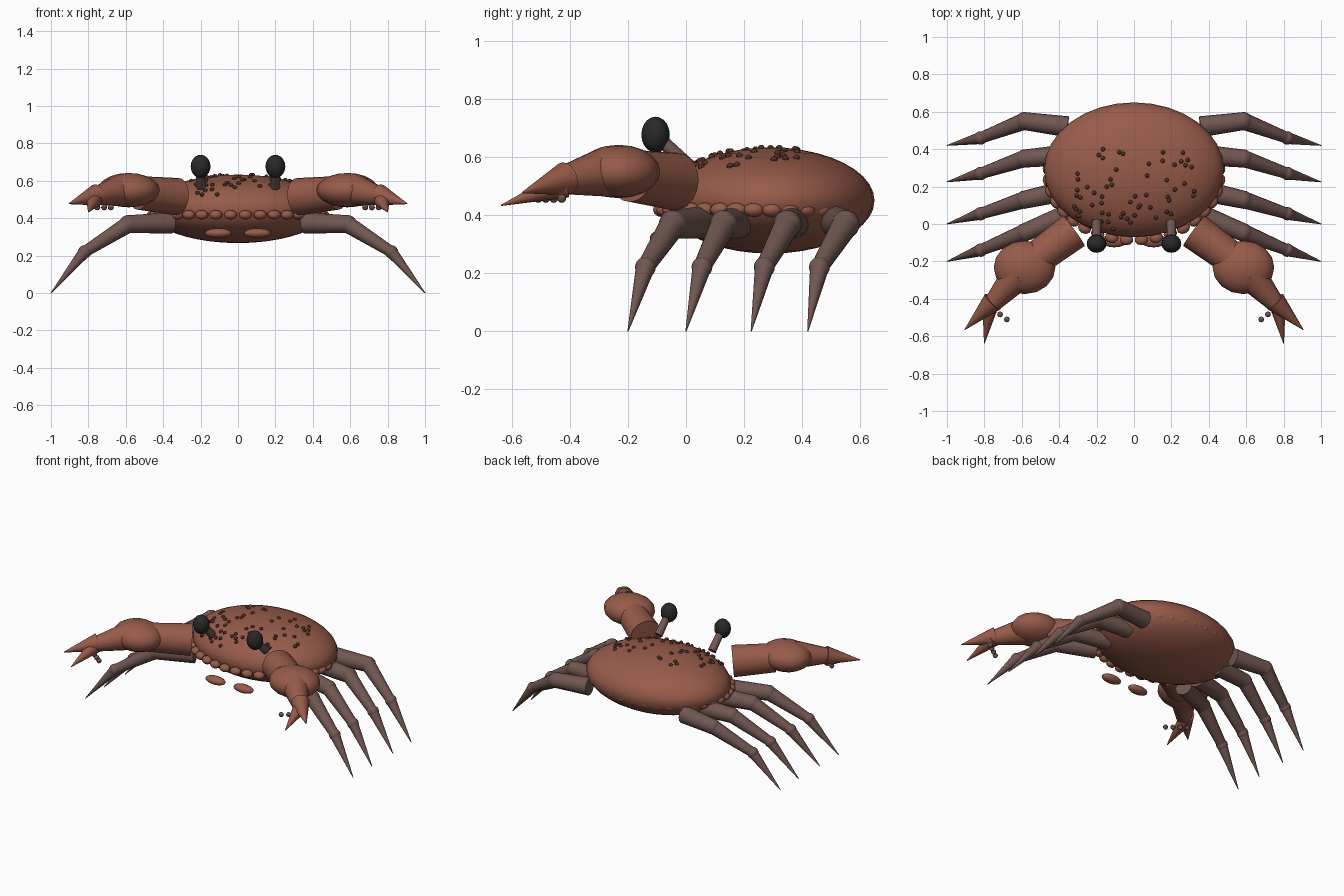
import bpy, math, random
from mathutils import Vector

cube = bpy.data.objects.get("Cube")
if cube:
    bpy.data.objects.remove(cube, do_unlink=True)


def material(name, rgb):
    m = bpy.data.materials.new(name)
    m.use_nodes = True
    m.diffuse_color = (*rgb, 1)
    m.node_tree.nodes["Principled BSDF"].inputs["Base Color"].default_value = (*rgb, 1)
    return m


RUST = material("rust shell", (0.31, 0.105, 0.068))
GREY = material("grey brown limb", (0.165, 0.095, 0.082))
DARK = material("dark brown spot", (0.085, 0.028, 0.02))
BLACK = material("eye black", (0.022, 0.022, 0.022))


def finish(name, mat):
    ob = bpy.context.object
    ob.name = name
    ob.data.materials.append(mat)
    bpy.ops.object.transform_apply(location=False, rotation=False, scale=True)
    bpy.ops.object.shade_smooth_by_angle(angle=math.radians(40))
    return ob


def ball(name, centre, radii, mat, segments=16, rings=10, turn=0):
    bpy.ops.mesh.primitive_uv_sphere_add(segments=segments, ring_count=rings, radius=1,
                                         location=centre, rotation=(0, 0, turn))
    bpy.context.object.scale = radii
    return finish(name, mat)


def limb(name, start, end, r1, r2, mat, sides=16):
    a, b = Vector(start), Vector(end)
    bpy.ops.mesh.primitive_cone_add(vertices=sides, radius1=r1, radius2=r2,
                                    depth=(b - a).length, location=(a + b) / 2)
    bpy.context.object.rotation_euler = (b - a).to_track_quat('Z', 'Y').to_euler()
    return finish(name, mat)


def join(name, parts):
    bpy.ops.object.select_all(action='DESELECT')
    for p in parts:
        p.select_set(True)
    bpy.context.view_layer.objects.active = parts[0]
    bpy.ops.object.join()
    bpy.context.object.name = name


# Shell
centre = Vector((0, 0.29, 0.45))
rx, ry, rz = 0.48, 0.36, 0.183
ball("shell", centre, (rx, ry, rz), RUST, 32, 20)

# Beaded rim, slightly forward of the shell
beads = []
count = 36
for i in range(count):
    a = math.tau * (i + 0.5) / count
    pos = (0.46 * math.cos(a), 0.265 + 0.35 * math.sin(a), 0.418)
    turn = math.atan2(0.35 * math.cos(a), -0.46 * math.sin(a))
    beads.append(ball("bead", pos, (0.037, 0.03, 0.025), RUST, 10, 6, turn))
join("rim_beads", beads)

# Warts scattered over the front of the shell
random.seed(4)
warts = []
while len(warts) < 62:
    x, y = random.uniform(-0.33, 0.33), random.uniform(-0.03, 0.4)
    h = 1 - (x / rx) ** 2 - ((y - centre.y) / ry) ** 2
    if h > 0.12:
        z = centre.z + rz * math.sqrt(h)
        warts.append(ball("wart", (x, y, z), (0.012,) * 3, DARK, 8, 6))
join("shell_warts", warts)

# Legs: root y, knee y, ankle y, tip y
LEGS = [(0.05, -0.045, -0.14, -0.2), (0.18, 0.13, 0.055, 0),
        (0.37, 0.35, 0.27, 0.225), (0.52, 0.55, 0.46, 0.42)]

for s, side in ((1, "left"), (-1, "right")):
    for n, (root, knee, ankle, tip) in enumerate(LEGS, 1):
        p = [(s * 0.355, root, 0.375), (s * 0.585, knee, 0.368),
             (s * 0.82, ankle, 0.22), (s, tip, 0)]
        join(f"{side}_leg_{n}", [
            limb("thigh", p[0], p[1], 0.056, 0.048, GREY),
            ball("knee", p[1], (0.049,) * 3, GREY),
            limb("shin", p[1], p[2], 0.046, 0.03, GREY),
            ball("ankle", p[2], (0.036,) * 3, GREY),
            limb("foot", p[2], p[3], 0.033, 0.002, GREY)])

    # Claw arm
    limb(f"{side}_arm", (s * 0.323, -0.037, 0.515), (s * 0.53, -0.19, 0.535), 0.1, 0.09, RUST, 20)
    ball(f"{side}_claw_palm", (s * 0.585, -0.232, 0.55), (0.165, 0.143, 0.092), RUST)
    limb(f"{side}_claw_wrist", (s * 0.62, -0.27, 0.55), (s * 0.765, -0.435, 0.518), 0.088, 0.046, RUST)
    limb(f"{side}_upper_finger", (s * 0.755, -0.415, 0.525), (s * 0.905, -0.565, 0.477), 0.058, 0.002, RUST)
    limb(f"{side}_lower_finger", (s * 0.765, -0.42, 0.505), (s * 0.8, -0.638, 0.433), 0.047, 0.002, RUST)
    join(f"{side}_claw_teeth", [
        ball("tooth", (s * (0.68 + 0.036 * i), -0.51 + 0.027 * i, 0.458), (0.016,) * 3, GREY, 8, 6)
        for i in range(4)])

    # Eye, stalk and mouth plate
    limb(f"{side}_eye_stalk", (s * 0.2, 0.008, 0.568), (s * 0.2, -0.1, 0.672), 0.026, 0.022, GREY)
    ball(f"{side}_eye", (s * 0.2, -0.105, 0.677), (0.053, 0.049, 0.062), BLACK)
    ball(f"{side}_mouth_plate", (s * 0.105, -0.09, 0.32), (0.072, 0.035, 0.026), RUST)
